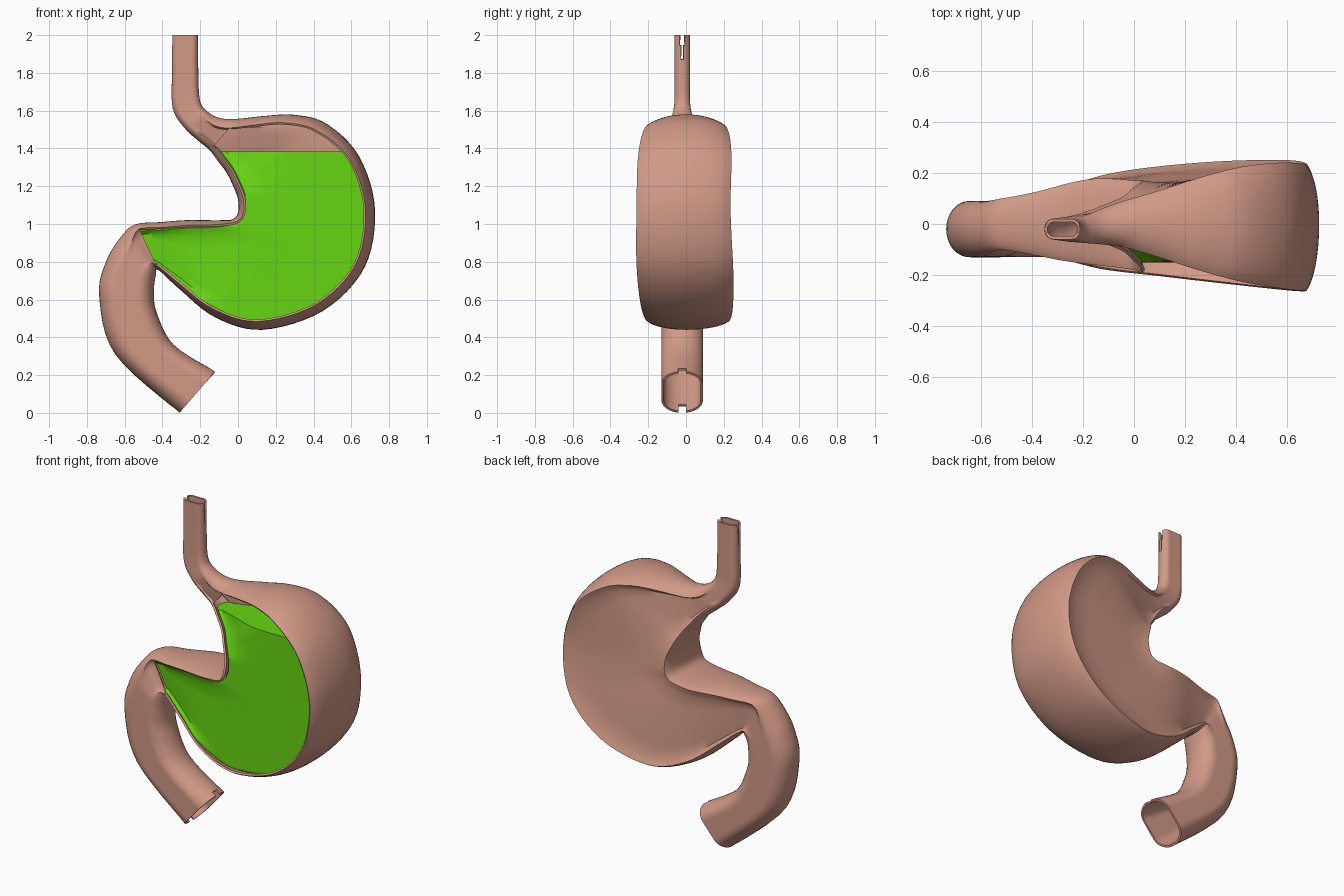
import bpy, bmesh, math
from mathutils import Vector

if "Cube" in bpy.data.objects:
    bpy.data.objects.remove(bpy.data.objects["Cube"])

# Stations down the organ: lesser-curve x,z, greater-curve x,z, half depth at each edge
ST = [
    (-.35, 2, -.21, 2, .04, .04), (-.35, 1.8, -.21, 1.8, .04, .04),
    (-.345, 1.61, -.20, 1.65, .042, .042), (-.28, 1.505, -.155, 1.59, .05, .055),
    (-.21, 1.44, -.09, 1.56, .06, .07), (-.15, 1.39, 0, 1.557, .07, .09),
    (-.10, 1.325, .14, 1.572, .09, .13), (-.06, 1.27, .30, 1.578, .11, .18),
    (-.03, 1.21, .47, 1.53, .14, .225), (0, 1.13, .64, 1.36, .17, .255),
    (0, 1.06, .725, 1.08, .19, .262), (-.03, 1.025, .67, .77, .18, .262),
    (-.09, 1.02, .45, .54, .17, .24), (-.17, 1.02, .13, .44, .16, .205),
    (-.28, 1.02, -.12, .505, .145, .175), (-.41, 1.01, -.31, .655, .12, .125),
    (-.535, 1, -.42, .755, .10, .10), (-.605, .95, -.435, .73, .105, .105),
    (-.695, .81, -.445, .64, .11, .11), (-.735, .62, -.43, .53, .11, .11),
    (-.65, .31, -.34, .36, .11, .11), (-.31, 0, -.12, .22, .11, .11),
]
OPEN, CLOSE = 5, 16      # stations between which the front is cut away
SUB, N, FLAT = 6, 8, 8   # rows per station, half-wall segments, flat segments
LAST = len(ST) - 1


def station(t):
    """Smooth interpolation between stations."""
    i = min(int(t), LAST - 1)
    f = t - i
    a, b, c, d = (ST[max(0, min(LAST, i + k))] for k in (-1, 0, 1, 2))
    return [.5 * (2*q + (r - p)*f + (2*p - 5*q + 4*r - s)*f*f + (3*q - p - 3*r + s)*f**3)
            for p, q, r, s in zip(a, b, c, d)]


def bump(t, centre):
    return math.exp(-((t - centre) / 1.3) ** 2)


def section(t, gap=0.0, front_limit=9.0):
    """Closed cross-section: lesser wall, back, greater wall, front."""
    lx, lz, rx, rz, hl, hr = station(t)
    body = max(0, min(1, (t - 3) / 2, (17.5 - t) / 1.5))
    left, right = Vector((lx, 0, lz)), Vector((rx, 0, rz))
    w = (right - left).length
    axis = (right - left) / w
    tube = (.24 if t < 10 else .3) * w
    rim = .065 if t < 8 else max(.05, .065 - .015 * (t - 8))
    rim -= .022 * max(0, min(1, (t - 14) / 2))
    dl, dr = tube + (.028 - tube) * body, tube + (rim - tube) * body
    tm = math.radians(90 - 20 * body)
    cy = -.02 * (1 - body)
    back = 1 - .1 * bump(t, 10) + .11 * bump(t, 13.2)
    hl, hr = hl - gap, hr - gap
    pts = []

    def add(u, y):
        p = left + axis * u
        pts.append(Vector((p.x, max((y * back if y > 0 else y) + cy, -front_limit), p.z)))

    def wall(a, d, h):
        th = a * tm
        return d * (1 - math.cos(th)) / (1 - math.cos(tm)), h * math.sin(th) / math.sin(tm)

    def flat(k):
        f = (.04, .1, .25, .5, .75, .9, .96)[k]
        sink = .018 * body * min(1, f / .1, (1 - f) / .1)
        return dl + gap + f * (w - dl - dr - 2 * gap), hl + (hr - hl) * f - sink

    for k in range(-N, N + 1):
        u, y = wall(k / N, dl, hl)
        add(u + gap, y)
    for k in range(FLAT - 1):
        add(*flat(k))
    for k in range(N, -N - 1, -1):
        u, y = wall(k / N, dr, hr)
        add(w - gap - u, y)
    for k in reversed(range(FLAT - 1)):
        u, y = flat(k)
        add(u, -y)
    return pts


def loft(bm, rows, skip=lambda r, j: False):
    """Skin consecutive sections with quads."""
    vs = [[bm.verts.new(p) for p in row] for row in rows]
    m = len(vs[0])
    for r in range(len(vs) - 1):
        for j in range(m):
            if not skip(r, j):
                k = (j + 1) % m
                bm.faces.new((vs[r][j], vs[r][k], vs[r + 1][k], vs[r + 1][j]))
    return vs


def finish(bm, name, mat, thickness=0):
    me = bpy.data.meshes.new(name)
    bm.to_mesh(me)
    bm.free()
    me.materials.append(mat)
    ob = bpy.data.objects.new(name, me)
    bpy.context.collection.objects.link(ob)
    bpy.ops.object.select_all(action='DESELECT')
    ob.select_set(True)
    bpy.context.view_layer.objects.active = ob
    if thickness:
        mod = ob.modifiers.new("wall", 'SOLIDIFY')
        mod.thickness, mod.offset = thickness, -1
        bpy.ops.object.modifier_apply(modifier=mod.name)
    bpy.ops.object.shade_smooth_by_angle(angle=math.radians(40))


def material(name, rgb):
    m = bpy.data.materials.new(name)
    m.diffuse_color = (*rgb, 1)
    m.use_nodes = True
    m.node_tree.nodes["Principled BSDF"].inputs["Base Color"].default_value = m.diffuse_color
    return m


tissue = material("pink_tissue", (.64, .32, .24))
green = material("green_fluid", (.13, .66, .006))

# Stomach wall with gullet and gut: thin shell, front window, slits at both tube ends
R_MID = 2 * N + FLAT + N
FRONT = 4 * N + FLAT


def removed(r, j):
    front = j >= FRONT and OPEN * SUB <= r < CLOSE * SUB
    reach = 2 if r < 2 else 1 if r < 4 or r >= LAST * SUB - 1 else 0
    slit = any(m - reach <= j < m + reach for m in (N, R_MID))
    return front or slit


bm = bmesh.new()
loft(bm, [section(r / SUB) for r in range(LAST * SUB + 1)], removed)
loose = [v for v in bm.verts if not v.link_faces]
bmesh.ops.delete(bm, geom=loose, context='VERTS')
finish(bm, "stomach_wall", tissue, .012)

# Fluid filling the cavity up to a level surface, its front set back behind the rim
bm = bmesh.new()
rings = loft(bm, [section(r / SUB, .016, .15) for r in range(OPEN * SUB, CLOSE * SUB + 1)])
bm.faces.new(rings[0])
bm.faces.new(list(reversed(rings[-1])))
bmesh.ops.bisect_plane(bm, geom=bm.verts[:] + bm.edges[:] + bm.faces[:],
                       plane_co=(0, 0, 1.385), plane_no=(0, 0, 1), clear_outer=True)
bmesh.ops.holes_fill(bm, edges=[e for e in bm.edges if e.is_boundary], sides=0)
bmesh.ops.recalc_face_normals(bm, faces=bm.faces[:])
finish(bm, "stomach_fluid", green)
